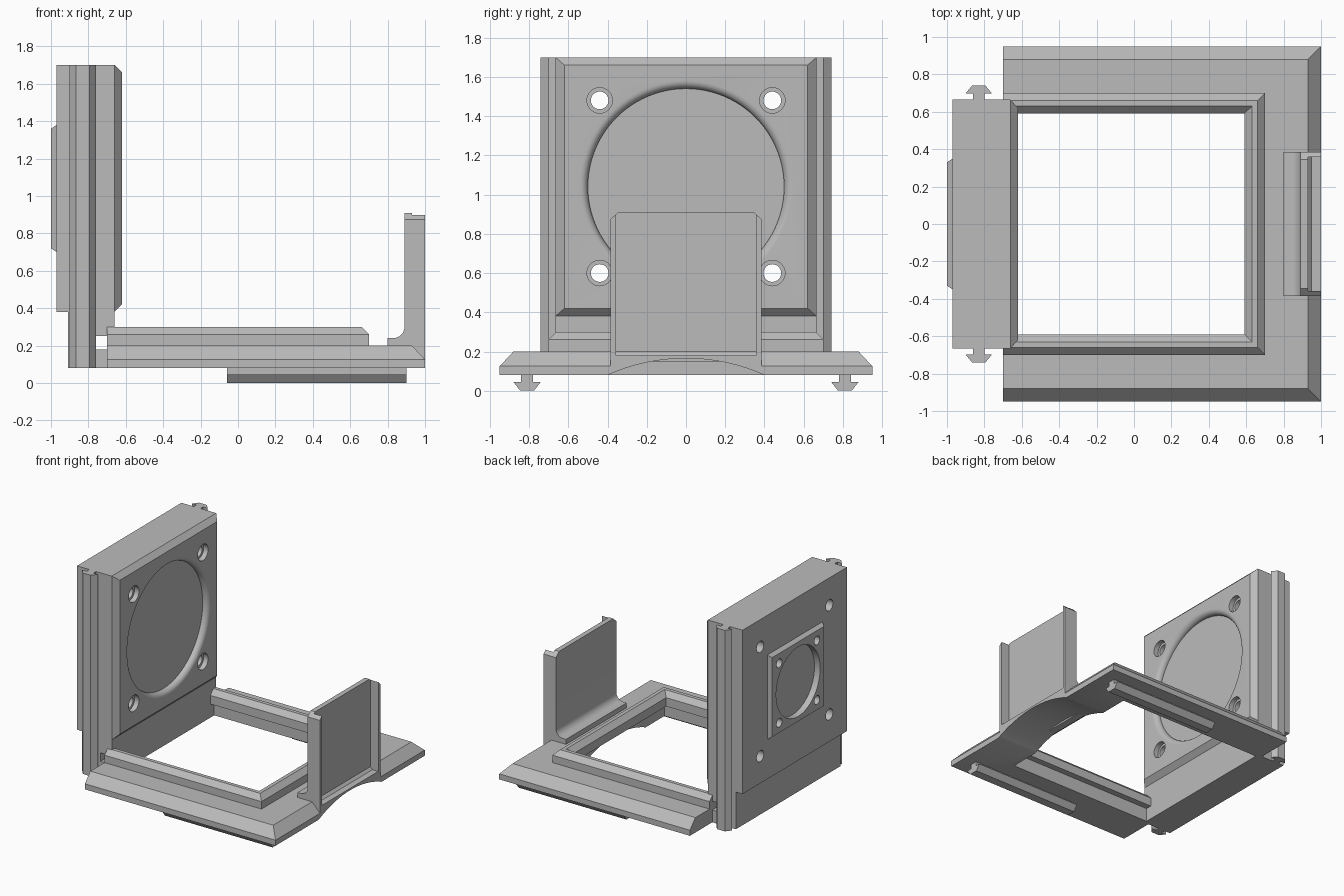
import bpy, bmesh
from math import sin, cos, pi, radians

cube = bpy.data.objects.get("Cube")
if cube:
    bpy.data.objects.remove(cube, do_unlink=True)

grey = bpy.data.materials.new("plain grey")
grey.use_nodes = True
colour = (0.5, 0.5, 0.5, 1)
grey.diffuse_color = colour
grey.node_tree.nodes["Principled BSDF"].inputs["Base Color"].default_value = colour


def skin(name, *solids):
    """Each solid is a list of equal-length point loops, bridged and capped."""
    bm = bmesh.new()
    for rings in solids:
        loops = [[bm.verts.new(p) for p in ring] for ring in rings]
        n = len(loops[0])
        for a, b in zip(loops, loops[1:]):
            for i in range(n):
                j = (i + 1) % n
                bm.faces.new((a[i], a[j], b[j], b[i]))
        bm.faces.new(loops[0])
        bm.faces.new(loops[-1])
    bmesh.ops.recalc_face_normals(bm, faces=bm.faces)
    mesh = bpy.data.meshes.new(name)
    bm.to_mesh(mesh)
    bm.free()
    mesh.materials.append(grey)
    obj = bpy.data.objects.new(name, mesh)
    bpy.context.collection.objects.link(obj)
    return obj


def rect_z(x0, x1, hy, z):
    return [(x0, -hy, z), (x1, -hy, z), (x1, hy, z), (x0, hy, z)]


def rect_x(x, hy, z0, z1):
    return [(x, -hy, z0), (x, hy, z0), (x, hy, z1), (x, -hy, z1)]


def box(x0, x1, hy, z0, z1):
    return [rect_z(x0, x1, hy, z0), rect_z(x0, x1, hy, z1)]


def lathe_x(profile, cy, cz, n=32):
    """Turn (radius, x) pairs about an axis parallel to x."""
    return [[(x, cy + r * cos(2 * pi * i / n), cz + r * sin(2 * pi * i / n))
             for i in range(n)] for r, x in profile]


def along_y(profile, hy):
    return [[(x, y, z) for x, z in profile] for y in (-hy, hy)]


def finish(obj, *cutters):
    bpy.ops.object.select_all(action='DESELECT')
    obj.select_set(True)
    bpy.context.view_layer.objects.active = obj
    for c in cutters:
        c.hide_render = True
        mod = obj.modifiers.new("cut", 'BOOLEAN')
        mod.operation, mod.solver, mod.object = 'DIFFERENCE', 'EXACT', c
        bpy.ops.object.modifier_apply(modifier=mod.name)
    bpy.ops.object.shade_smooth_by_angle(angle=radians(25))


# Upright panel with raised front field and square pad on the back
MID = 1.04
panel = skin("upright_panel", [
    rect_x(-1.0, 0.33, MID - 0.32, MID + 0.32),
    rect_x(-0.97, 0.35, MID - 0.34, MID + 0.34),
    rect_x(-0.97, 0.665, 0.38, 1.70),
    rect_x(-0.66, 0.665, 0.38, 1.70),
    rect_x(-0.62, 0.62, 0.42, 1.66)])

# Round recess with a rolled edge, and the screw holes
rolled = [(0.54 - 0.04 * sin(a), -0.62 - 0.04 * (1 - cos(a)))
          for a in [i * pi / 16 for i in range(9)]]
recess = skin("recess_cutter",
              lathe_x([(0.54, -0.60)] + rolled + [(0.5, -0.665)], 0, MID, 96))
back_recess = skin("back_recess_cutter",
                   lathe_x([(0.28, -1.1), (0.28, -0.95)], 0, MID, 64))
corners = [(sy, sz) for sy in (-1, 1) for sz in (-1, 1)]
bore = [(0.065, -0.60), (0.065, -0.66), (0.045, -0.66), (0.045, -1.1)]
big_holes = skin("big_hole_cutter", *[
    lathe_x(bore, 0.44 * sy, MID + 0.44 * sz) for sy, sz in corners])
small_holes = skin("small_hole_cutter", *[
    lathe_x([(0.035, -1.1), (0.035, -0.9)], 0.24 * sy, MID + 0.24 * sz, 24)
    for sy, sz in corners])
finish(panel, recess, back_recess, big_holes, small_holes)

# Lower edge of the panel, hooked over the frame
finish(skin("panel_foot", along_y(
    [(-0.91, 0.08), (-0.76, 0.08), (-0.76, 0.25), (-0.70, 0.25),
     (-0.70, 0.30), (-0.66, 0.30), (-0.66, 0.38), (-0.91, 0.38)], 0.665)))
finish(skin("joining_bar", box(-0.76, -0.70, 0.665, 0.08, 0.18)))

# Base frame and raised lip around the opening
frame = skin("base_frame", [
    rect_z(-0.70, 1.0, 0.95, 0.08),
    rect_z(-0.70, 1.0, 0.95, 0.125),
    rect_z(-0.70, 0.93, 0.88, 0.20)])
lip = skin("frame_lip", [
    rect_z(-0.70, 0.70, 0.70, 0.15),
    rect_z(-0.70, 0.70, 0.70, 0.26),
    rect_z(-0.70, 0.66, 0.66, 0.30)])
opening = skin("opening_cutter", [
    rect_z(-0.66, h, h, z) for h, z in
    [(0.64, -0.1), (0.64, 0.19), (0.59, 0.19), (0.59, 0.26), (0.65, 0.32)]])
arch = skin("arch_cutter", lathe_x([(0.98, 0.6), (0.98, 1.1)], 0, -0.815, 160))
finish(frame, opening, arch)
finish(lip, opening)

# Channel-shaped stop with a rounded foot
fillet = [(0.83 + 0.06 * sin(a), 0.30 - 0.06 * cos(a))
          for a in [i * pi / 16 for i in range(9)]]
stop = skin("end_stop", along_y(
    [(0.80, 0.08), (0.80, 0.24)] + fillet +
    [(0.89, 0.91), (0.93, 0.91), (0.93, 0.90), (1.0, 0.90), (1.0, 0.08)], 0.385))
channel = skin("channel_cutter", box(0.93, 1.1, 0.358, 0.18, 1.0))
clipped = skin("corner_cutter", *[
    [[(x, s * y, z) for y, z in [(0.34, 0.915), (0.39, 0.87), (0.42, 0.95)]]
     for x in (0.8, 1.1)] for s in (-1, 1)])
finish(stop, arch, channel, clipped)

# Mushroom-section rails: (offset across, distance out)
half = [(0.03, 0), (0.03, 0.035), (0.07, 0.035), (0.035, 0.08)]
rail = half + [(-w, d) for w, d in reversed(half)]
for side, s in (("left", 1), ("right", -1)):
    finish(skin(side + "_panel_rail", [
        [(-0.83 + w, s * (0.665 + d * 0.95), z) for w, d in rail]
        for z in (0.08, 1.70)]))
    finish(skin(side + "_bottom_rail", [
        [(x, s * 0.81 + w, 0.08 - d) for w, d in rail]
        for x in (-0.06, 0.90)]))

# Remove the cutters
for c in (recess, back_recess, big_holes, small_holes, opening, arch, channel, clipped):
    bpy.data.objects.remove(c, do_unlink=True)
